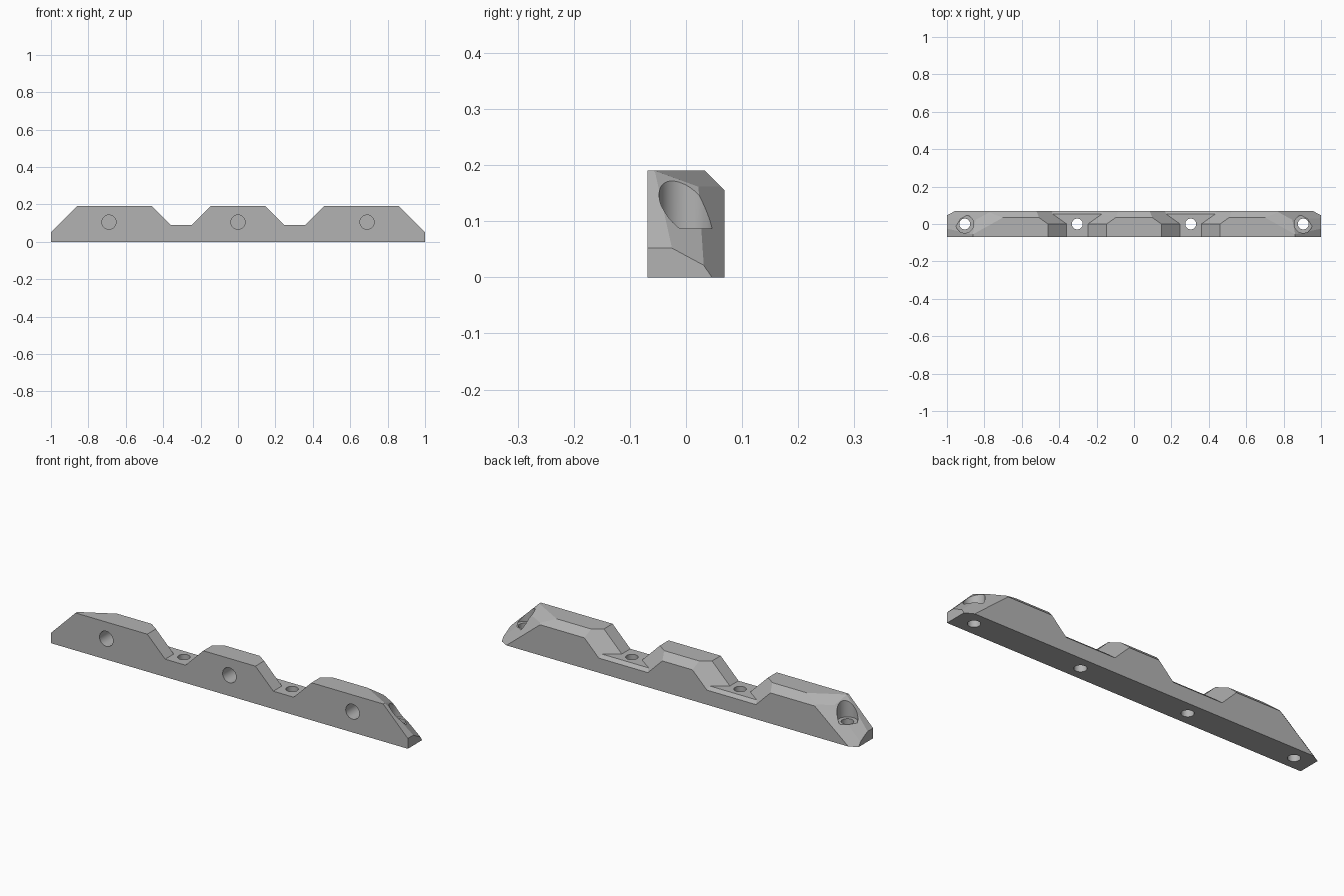
import bpy, bmesh, math
from mathutils import Vector

default = bpy.data.objects.get("Cube")
if default:
    bpy.data.objects.remove(default, do_unlink=True)

grey = bpy.data.materials.new("light grey")
grey.use_nodes = True
grey.diffuse_color = (0.45, 0.45, 0.45, 1)
grey.node_tree.nodes["Principled BSDF"].inputs["Base Color"].default_value = (0.45, 0.45, 0.45, 1)

HALF_DEPTH, HEIGHT = 0.069, 0.19


def make_object(name, bm):
    bmesh.ops.recalc_face_normals(bm, faces=bm.faces)
    mesh = bpy.data.meshes.new(name)
    bm.to_mesh(mesh)
    bm.free()
    obj = bpy.data.objects.new(name, mesh)
    bpy.context.collection.objects.link(obj)
    mesh.materials.append(grey)
    return obj


def trim(bm, point, normal):
    """Slice off everything on the normal side of a plane and close the cut."""
    cut = bmesh.ops.bisect_plane(bm, geom=bm.verts[:] + bm.edges[:] + bm.faces[:], dist=1e-6,
                                 plane_co=point, plane_no=Vector(normal).normalized(),
                                 clear_outer=True)
    edges = [e for e in cut["geom_cut"] if isinstance(e, bmesh.types.BMEdge)]
    if edges:
        bmesh.ops.edgeloop_fill(bm, edges=edges)


def cylinder(radius, start, end):
    start, end = Vector(start), Vector(end)
    bm = bmesh.new()
    bmesh.ops.create_cone(bm, cap_ends=True, segments=48, radius1=radius, radius2=radius,
                          depth=(end - start).length)
    turn = (end - start).to_track_quat('Z', 'Y').to_matrix()
    bmesh.ops.rotate(bm, verts=bm.verts, matrix=turn)
    bmesh.ops.translate(bm, verts=bm.verts, vec=(start + end) / 2)
    return make_object("hole_cutter", bm)


def notch(x):
    """Trapezoid notch that flares and drops its floor towards the back."""
    bm = bmesh.new()
    rings = []
    for y, floor in ((-0.1, 0.09), (0, 0.09), (0.053, 0.09), (0.1, 0.043)):
        flare = 0.057 + 1.4 * max(y, 0)
        low, high = flare + floor - 0.09, flare + 0.2
        rings.append([bm.verts.new((x + dx, y, z)) for dx, z in
                      ((-low, floor), (low, floor), (high, 0.29), (-high, 0.29))])
    for a, b in zip(rings, rings[1:]):
        for i in range(4):
            j = (i + 1) % 4
            bm.faces.new((a[i], a[j], b[j], b[i]))
    bm.faces.new(rings[0])
    bm.faces.new(rings[-1])
    return make_object("notch_cutter", bm)


def subtract(obj, cutter):
    mod = obj.modifiers.new("cut", 'BOOLEAN')
    mod.operation, mod.solver, mod.object = 'DIFFERENCE', 'EXACT', cutter
    bpy.context.view_layer.objects.active = obj
    bpy.ops.object.modifier_apply(modifier=mod.name)
    bpy.data.objects.remove(cutter, do_unlink=True)


# Bar with sloped ends, rear chamfer and faceted rear corners
bm = bmesh.new()
bmesh.ops.create_cube(bm, size=1)
bmesh.ops.scale(bm, vec=(2, 2 * HALF_DEPTH, HEIGHT), verts=bm.verts)
bmesh.ops.translate(bm, vec=(0, 0, HEIGHT / 2), verts=bm.verts)
trim(bm, (0, 0.034, HEIGHT), (0, 1, 1))
for s in (-1, 1):
    trim(bm, (s, 0, 0.052), (s, 0, 1))                      # end slope
    trim(bm, (s, -0.025, 0.052), (0.88 * s, 0.54, 1))       # slope turning to the back
    trim(bm, (s, 0.046, 0), (0.55 * s, 1, 0.67))            # lower rear corner
    trim(bm, (0.86 * s, -0.055, HEIGHT), (0.23 * s, 0.41, 1))  # upper rear facet
bar = make_object("notched_bar", bm)

# Notches, vertical screw holes and end counterbores
for s in (-1, 1):
    subtract(bar, notch(0.303 * s))
    subtract(bar, cylinder(0.029, (0.303 * s, 0, -0.1), (0.303 * s, 0, 0.3)))
    subtract(bar, cylinder(0.048, (0.905 * s, 0, 0.087), (0.905 * s, 0, 0.3)))
    subtract(bar, cylinder(0.029, (0.905 * s, 0, -0.1), (0.905 * s, 0, 0.3)))

# Blind holes in the front face
for x in (-0.69, 0, 0.69):
    subtract(bar, cylinder(0.038, (x, -0.1, 0.105), (x, 0.03, 0.105)))

bpy.ops.object.select_all(action='DESELECT')
bar.select_set(True)
bpy.context.view_layer.objects.active = bar
bpy.ops.object.shade_smooth_by_angle(angle=math.radians(20))
